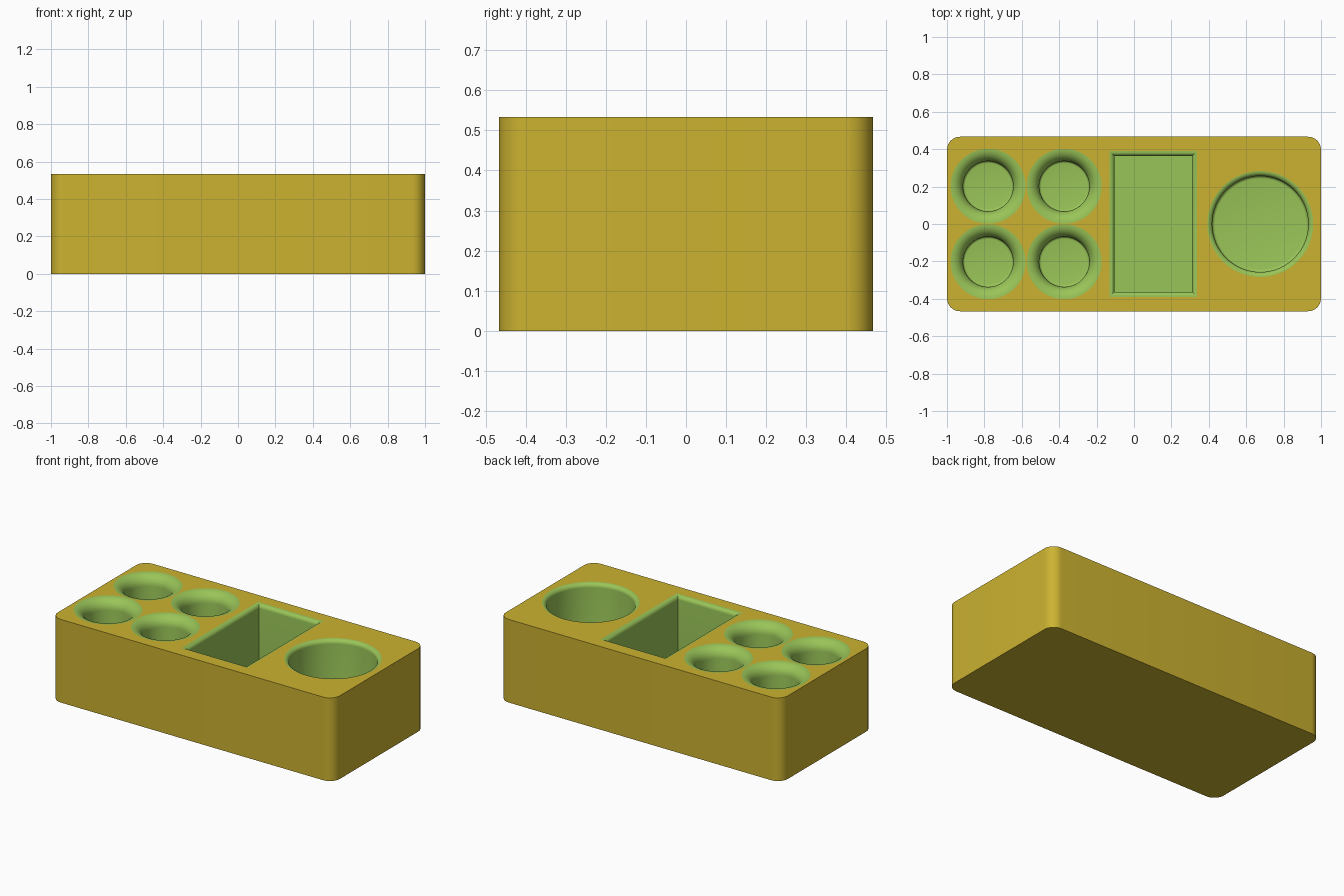
import bpy, bmesh, math

if "Cube" in bpy.data.objects:
    bpy.data.objects.remove(bpy.data.objects["Cube"])

H = 0.533          # block height
FLOOR = 0.065      # pocket floor height


def material(name, srgb):
    m = bpy.data.materials.new(name)
    m.diffuse_color = [(c / 12.92 if c < 0.04 else ((c + 0.055) / 1.055) ** 2.4) for c in srgb] + [1]
    m.use_nodes = True
    m.node_tree.nodes["Principled BSDF"].inputs["Base Color"].default_value = m.diffuse_color
    return m


MATS = [material("mustard_yellow", (0.80, 0.70, 0.19)), material("leaf_green", (0.60, 0.77, 0.345))]


def loft(name, rings, slot):
    """Solid skinned through equal-sized closed rings, from bottom to top."""
    bm = bmesh.new()
    loops = [[bm.verts.new(p) for p in ring] for ring in rings]
    n = len(loops[0])
    for a, b in zip(loops, loops[1:]):
        for i in range(n):
            j = (i + 1) % n
            bm.faces.new((a[i], a[j], b[j], b[i]))
    bm.faces.new(loops[0][::-1])
    bm.faces.new(loops[-1])
    for f in bm.faces:
        f.material_index = slot
    bmesh.ops.recalc_face_normals(bm, faces=bm.faces)
    me = bpy.data.meshes.new(name)
    bm.to_mesh(me)
    bm.free()
    for m in MATS:
        me.materials.append(m)
    ob = bpy.data.objects.new(name, me)
    bpy.context.collection.objects.link(ob)
    return ob


def circle(x, y, r, z, n=64):
    return [(x + r * math.cos(2 * math.pi * i / n), y + r * math.sin(2 * math.pi * i / n), z) for i in range(n)]


def rectangle(x, y, hx, hy, z):
    return [(x + sx * hx, y + sy * hy, z) for sx, sy in ((-1, -1), (1, -1), (1, 1), (-1, 1))]


def rounded_rectangle(hx, hy, r, z, steps=10):
    pts = []
    for k, (sx, sy) in enumerate(((1, 1), (-1, 1), (-1, -1), (1, -1))):
        for i in range(steps + 1):
            a = math.pi / 2 * (k + i / steps)
            pts.append((sx * (hx - r) + r * math.cos(a), sy * (hy - r) + r * math.sin(a), z))
    return pts


def lip(radius, steps=8):
    """(outward offset, z) of a convex rounded rim, ending above the block."""
    arc = []
    for i in range(steps + 1):
        a = math.pi / 2 * i / steps
        arc.append((radius * (1 - math.cos(a)), H - radius + radius * math.sin(a)))
    return arc + [(radius, H + 0.1)]


def round_pocket(name, x, y, r, rim, foot):
    # small concave round at the floor, straight wall, rounded rim
    prof = []
    for i in range(5):
        a = math.pi / 2 * i / 4
        prof.append((foot * (math.sin(a) - 1), FLOOR + foot * (1 - math.cos(a))))
    prof += lip(rim)
    return loft(name, [circle(x, y, r + d, z) for d, z in prof], 1)


# Block with rounded vertical corners
block = loft("organizer_block", [rounded_rectangle(1.0, 0.4665, 0.07, z) for z in (0, H)], 0)

# Pocket cutters: four small wells, one tray, one large well
cutters = [round_pocket("small_well_cutter", x, y, 0.134, 0.066, 0.012)
           for x in (-0.78, -0.373) for y in (-0.202, 0.202)]
cutters.append(round_pocket("large_well_cutter", 0.675, 0, 0.257, 0.026, 0.015))
cutters.append(loft("tray_cutter", [rectangle(0.103, 0, 0.207 + d, 0.363 + d, z)
                                    for d, z in [(0, FLOOR)] + lip(0.026)], 1))

# Cut the pockets, keeping their colour
bpy.context.view_layer.objects.active = block
for c in cutters:
    c.hide_render = True
    mod = block.modifiers.new("pocket", 'BOOLEAN')
    mod.operation = 'DIFFERENCE'
    mod.solver = 'EXACT'
    mod.object = c
    bpy.ops.object.modifier_apply(modifier=mod.name)
for c in cutters:
    bpy.data.objects.remove(c, do_unlink=True)

# Smooth rounded surfaces, with a crisp line where the colours meet
block.select_set(True)
bpy.ops.object.shade_smooth_by_angle(angle=math.radians(30))
bm = bmesh.new()
bm.from_mesh(block.data)
for e in bm.edges:
    if len({f.material_index for f in e.link_faces}) > 1:
        e.smooth = False
bm.to_mesh(block.data)
bm.free()
